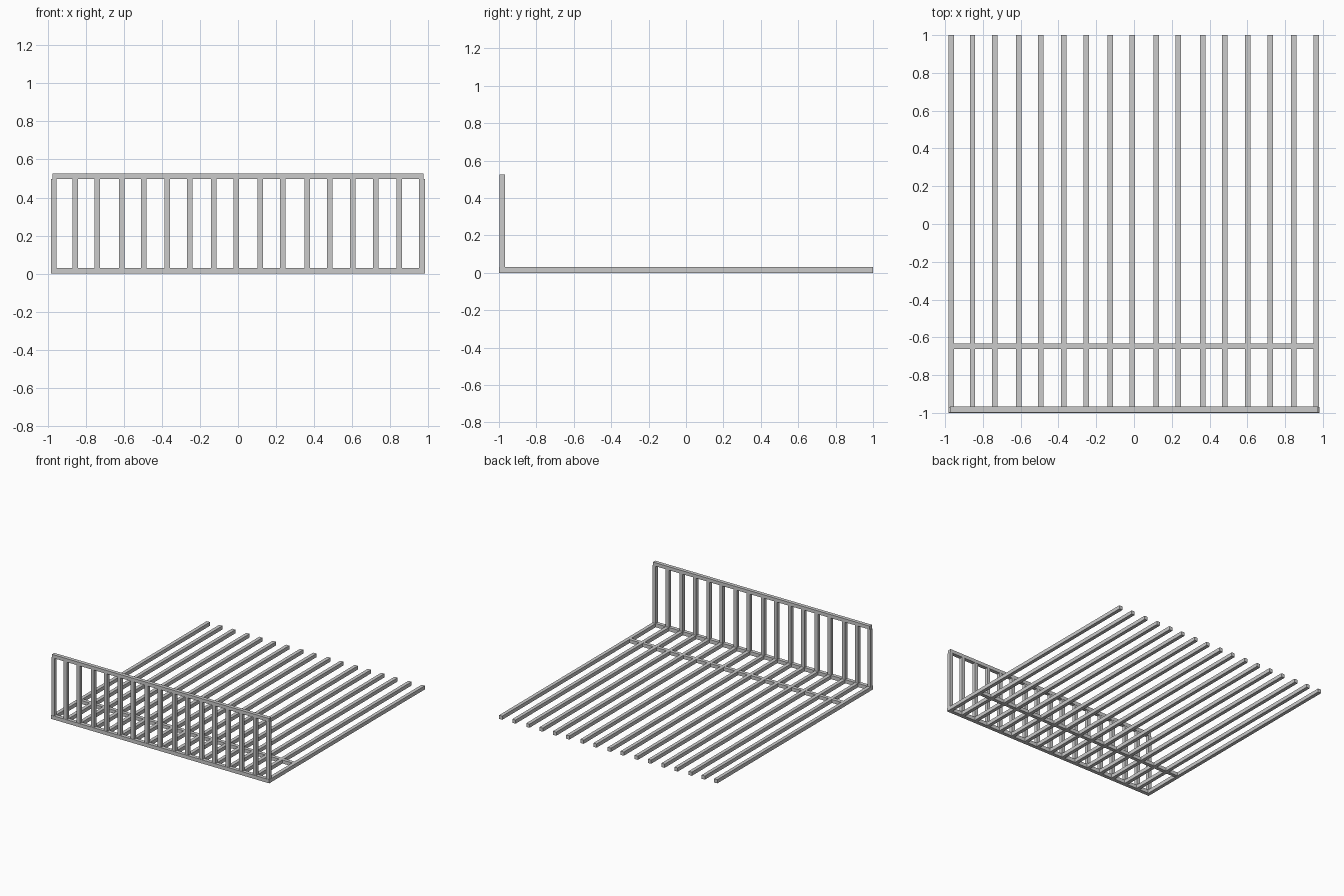
import bpy
import bmesh
from mathutils import Matrix

if "Cube" in bpy.data.objects:
    bpy.data.objects.remove(bpy.data.objects["Cube"])

T = 0.03  # bar thickness
# Slightly uneven bar spacing, left to right
BAR_X = [-0.967, -0.855, -0.738, -0.611, -0.494, -0.372, -0.253, -0.127, -0.01,
         0.118, 0.235, 0.363, 0.481, 0.602, 0.722, 0.847, 0.966]


def bar(name, x, y, z):
    """Box from (min, max) ranges on each axis."""
    bm = bmesh.new()
    bmesh.ops.create_cube(bm, size=1)
    ranges = (x, y, z)
    centre = [(a + b) / 2 for a, b in ranges]
    size = [b - a for a, b in ranges]
    bmesh.ops.transform(bm, verts=bm.verts,
                        matrix=Matrix.Translation(centre) @ Matrix.Diagonal((*size, 1)))
    mesh = bpy.data.meshes.new(name)
    bm.to_mesh(mesh)
    bm.free()
    obj = bpy.data.objects.new(name, mesh)
    bpy.context.collection.objects.link(obj)
    return obj


# Front frame rails
bar("bottom_rail", (-0.981, 0.981), (-1, -1 + T), (0, T))
bar("top_rail", (-0.975, 0.975), (-0.997, -0.967), (0.497, 0.525))

# Cross bar tying the floor slats together, a hair inside their faces
bar("floor_cross_bar", (-0.965, 0.965), (-0.661, -0.632), (0.001, T - 0.001))

# Floor slats and front uprights share the same spacing
for i, x in enumerate(BAR_X, 1):
    span = (x - 0.0145, x + 0.0145)
    bar(f"floor_slat_{i}", span, (-1 + T, 1), (0, T))
    bar(f"front_upright_{i}", span, (-0.997, -0.968), (T, 0.497))
